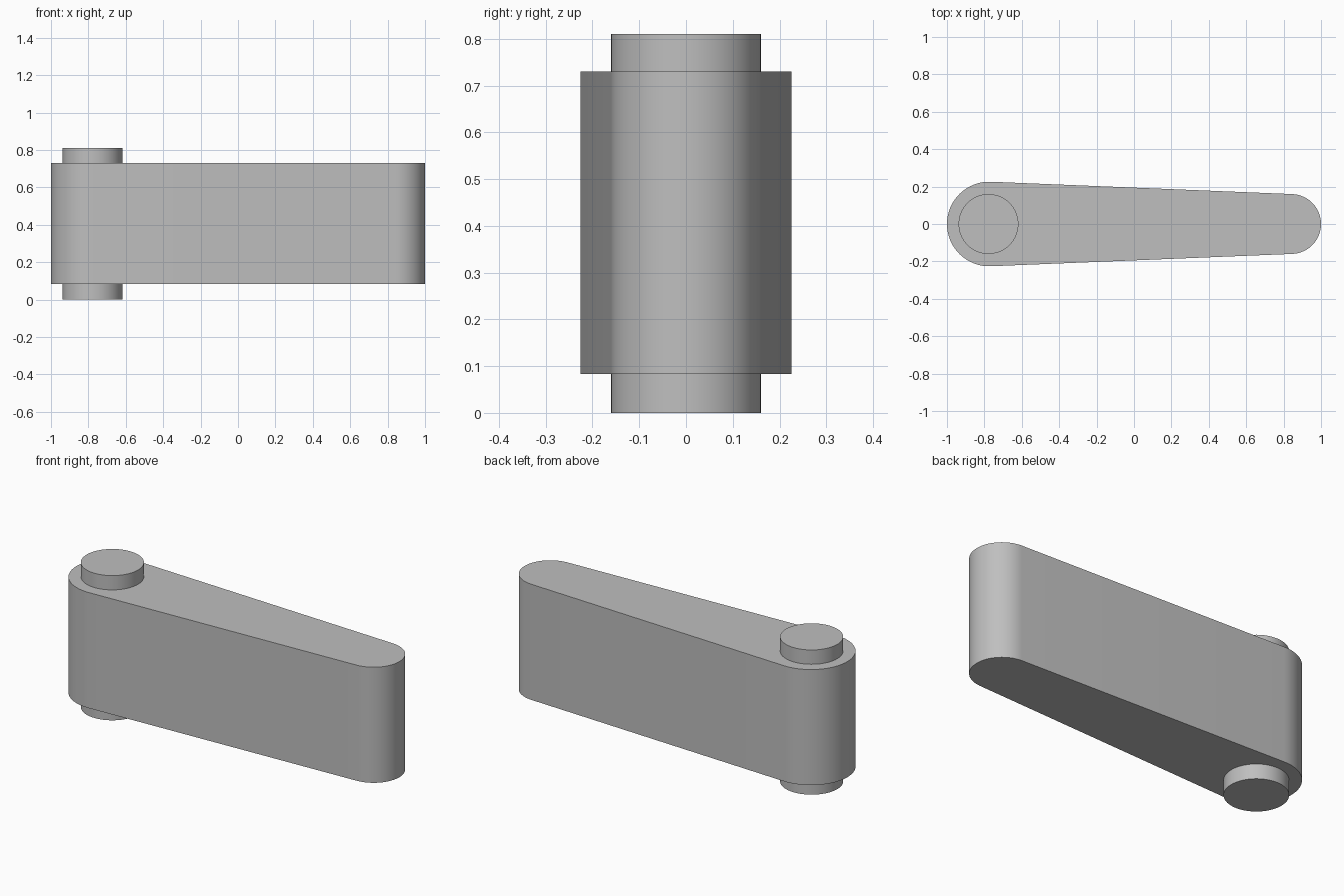
import bpy, bmesh, math

if "Cube" in bpy.data.objects:
    bpy.data.objects.remove(bpy.data.objects["Cube"], do_unlink=True)

# Single plain grey finish
grey = bpy.data.materials.new("plain grey")
grey.use_nodes = True
colour = (0.52, 0.52, 0.52, 1)
grey.diffuse_color = colour
grey.node_tree.nodes["Principled BSDF"].inputs["Base Color"].default_value = colour


def arc(cx, radius, start, end, steps):
    """Points along an arc centred on the x axis."""
    angles = [start + (end - start) * i / steps for i in range(steps + 1)]
    return [(cx + radius * math.cos(a), radius * math.sin(a)) for a in angles]


def extrude_profile(name, points, bottom, top):
    """Solid prism with smooth rounded walls and sharp rims."""
    bm = bmesh.new()
    base = bm.faces.new([bm.verts.new((x, y, bottom)) for x, y in points])
    result = bmesh.ops.extrude_face_region(bm, geom=[base], use_keep_orig=True)
    lifted = [g for g in result["geom"] if isinstance(g, bmesh.types.BMVert)]
    bmesh.ops.translate(bm, verts=lifted, vec=(0, 0, top - bottom))
    bmesh.ops.recalc_face_normals(bm, faces=bm.faces)
    mesh = bpy.data.meshes.new(name)
    bm.to_mesh(mesh)
    bm.free()
    mesh.materials.append(grey)
    obj = bpy.data.objects.new(name, mesh)
    bpy.context.collection.objects.link(obj)
    bpy.ops.object.select_all(action="DESELECT")
    obj.select_set(True)
    bpy.context.view_layer.objects.active = obj
    bpy.ops.object.shade_smooth_by_angle(angle=math.radians(30))
    return obj


# Tapered arm: two round ends joined by tangent walls
big_x, big_r = -0.774, 0.226
small_x, small_r = 0.84, 0.16
tangent = math.acos((big_r - small_r) / (small_x - big_x))
outline = arc(small_x, small_r, -tangent, tangent, 32)
outline += arc(big_x, big_r, tangent, 2 * math.pi - tangent, 32)
extrude_profile("tapered_arm", outline, 0.083, 0.73)

# Pivot pin through the wide end, standing proud above and below
pin_outline = arc(-0.778, 0.16, 0, 2 * math.pi, 64)[:-1]
extrude_profile("pivot_pin", pin_outline, 0, 0.81)
